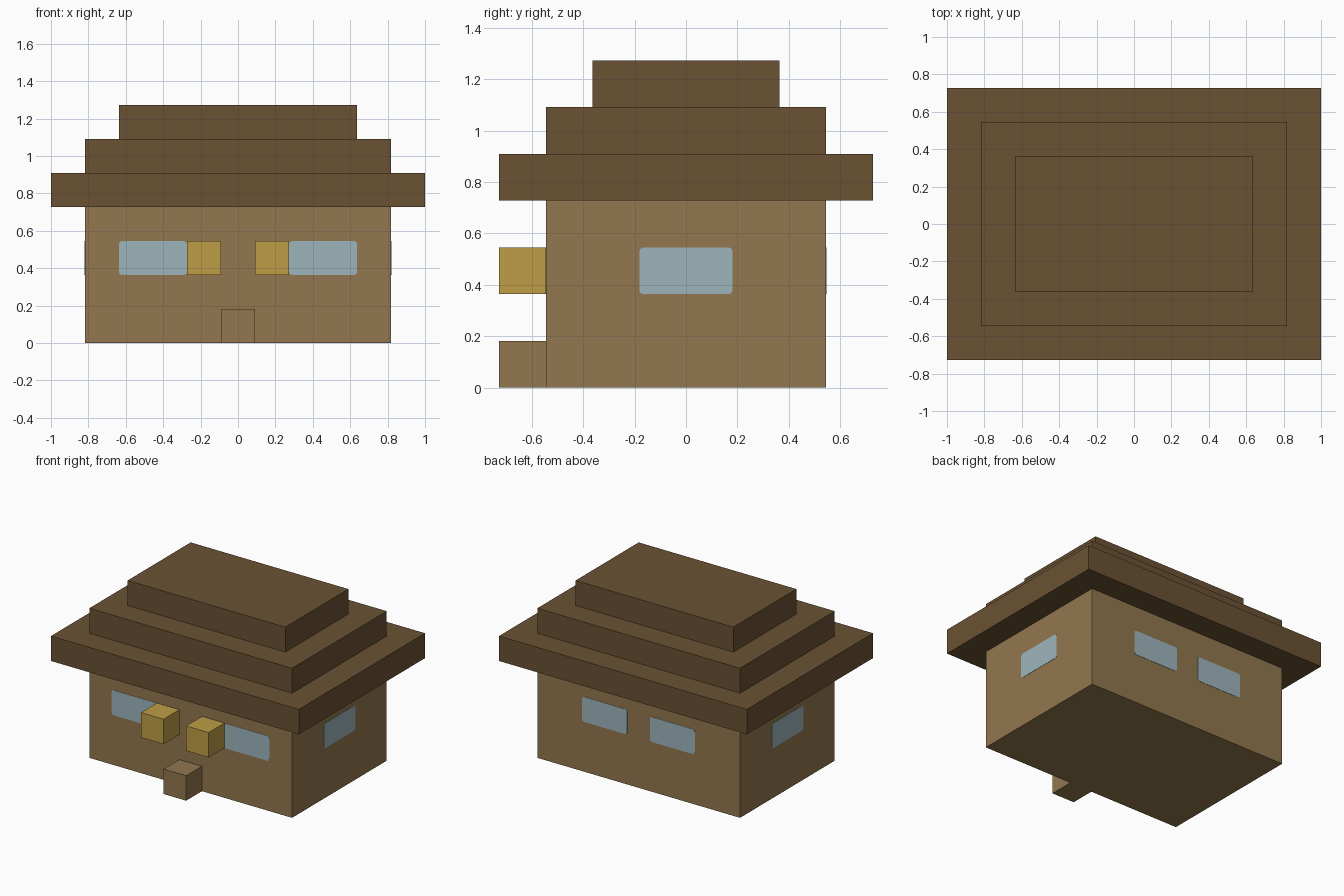
import bpy, bmesh
from math import pi
from mathutils import Matrix, Vector

cube = bpy.data.objects.get("Cube")
if cube:
    bpy.data.objects.remove(cube, do_unlink=True)

U = 2 / 11  # one building block


def material(name, rgb):
    # sRGB bytes to linear
    lin = [((c / 255 + 0.055) / 1.055) ** 2.4 for c in rgb]
    mat = bpy.data.materials.new(name)
    mat.use_nodes = True
    mat.diffuse_color = (*lin, 1)
    bsdf = mat.node_tree.nodes["Principled BSDF"]
    bsdf.inputs["Base Color"].default_value = (*lin, 1)
    bsdf.inputs["Roughness"].default_value = 0.9
    return mat


wall_tan = material("wall_tan", (146, 119, 78))
roof_brown = material("roof_brown", (106, 82, 51))
lamp_gold = material("lamp_gold", (190, 157, 70))
glass_blue = material("glass_blue", (157, 181, 188))


def add_object(name, bm, mat):
    mesh = bpy.data.meshes.new(name)
    bm.to_mesh(mesh)
    bm.free()
    mesh.materials.append(mat)
    obj = bpy.data.objects.new(name, mesh)
    bpy.context.collection.objects.link(obj)
    return obj


def box(name, size, base, mat):
    """Box measured in blocks, placed by the centre of its base."""
    bm = bmesh.new()
    centre = Vector(base) + Vector((0, 0, size[2] / 2))
    bmesh.ops.create_cube(bm, size=1, matrix=Matrix.Translation(centre * U)
                          @ Matrix.Diagonal((*[s * U for s in size], 1)))
    return add_object(name, bm, mat)


def window(name, place, turn):
    """Thin pane with softened corners, facing -y before turning."""
    bm = bmesh.new()
    bmesh.ops.create_cube(bm, size=1, matrix=Matrix.Diagonal((2 * U, 0.004, U, 1)))
    corners = [e for e in bm.edges if abs(e.verts[0].co.y - e.verts[1].co.y) > 0.001]
    bmesh.ops.bevel(bm, geom=corners, offset=0.016, segments=2, profile=0.5, affect='EDGES')
    bm.transform(Matrix.Translation(Vector(place) * U) @ Matrix.Rotation(turn, 4, 'Z'))
    return add_object(name, bm, glass_blue)


# Walls and doorstep
box("walls", (9, 6, 4), (0, 0, 0), wall_tan)
box("doorstep", (1, 1, 1), (0, -3.5, 0), wall_tan)

# Stepped roof
for i, name in enumerate(("roof_eaves", "roof_middle", "roof_top")):
    box(name, (11 - 2 * i, 8 - 2 * i, 1), (0, 0, 4 + i), roof_brown)

# Lamps and windows on both halves
for side, s in (("left", 1), ("right", -1)):
    box(side + "_lamp", (1, 1, 1), (s, -3.5, 2), lamp_gold)
    window(side + "_front_window", (2.5 * s, -3, 2.5), 0)
    window(side + "_back_window", (1.5 * s, 3, 2.5), pi)
    window(side + "_side_window", (4.5 * s, 0, 2.5), s * pi / 2)
